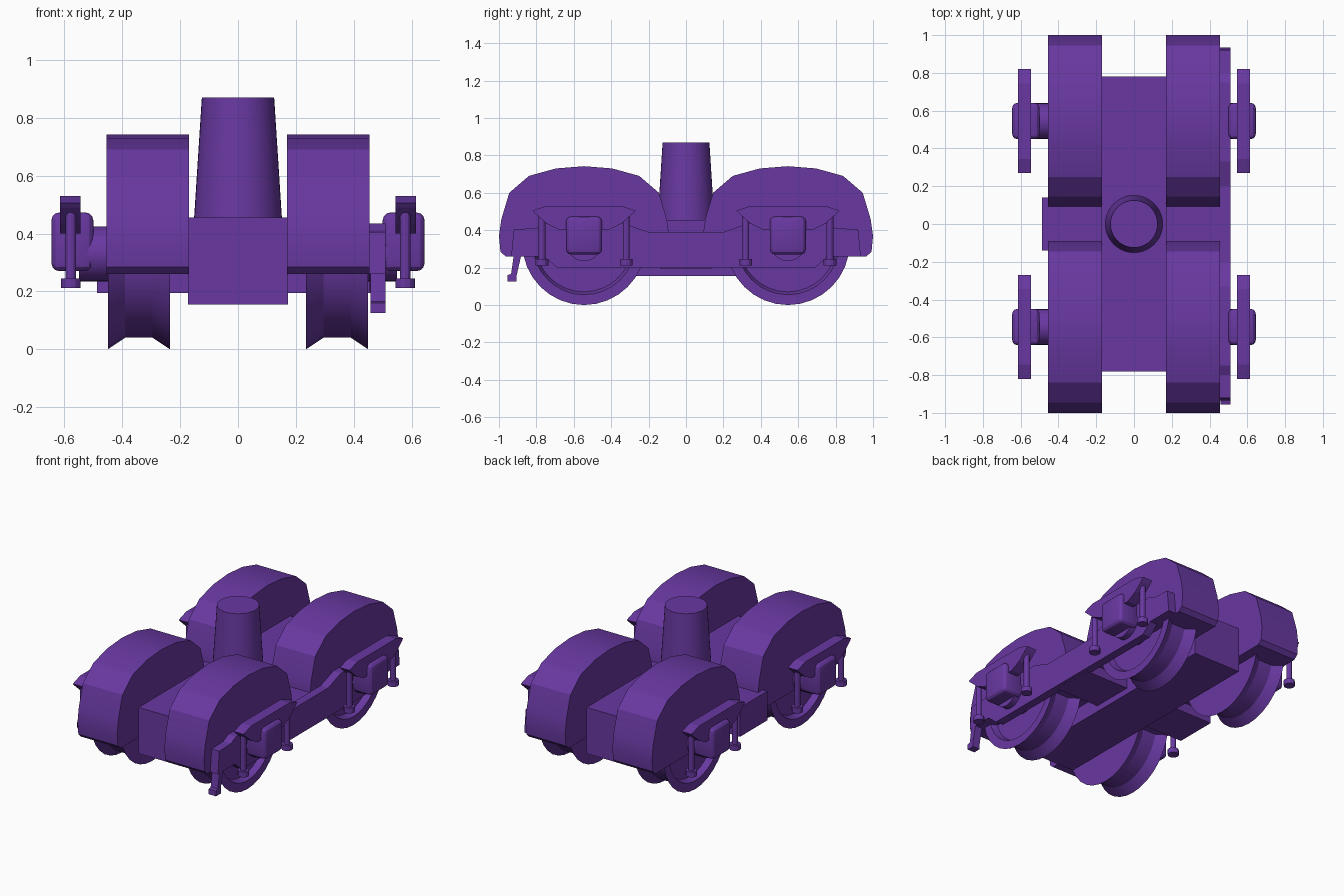
import bpy, bmesh
from math import pi, radians
from mathutils import Matrix, Vector

if "Cube" in bpy.data.objects:
    bpy.data.objects.remove(bpy.data.objects["Cube"])

COLOUR = (0.14, 0.04, 0.36, 1)
purple = bpy.data.materials.new("purple_paint")
purple.use_nodes = True
purple.diffuse_color = COLOUR
purple.node_tree.nodes["Principled BSDF"].inputs["Base Color"].default_value = COLOUR

SPAN = 0.545   # axle distance from the centre
AXLE_Z = 0.33


def finish(name, bm, smooth=True):
    bmesh.ops.recalc_face_normals(bm, faces=bm.faces)
    mesh = bpy.data.meshes.new(name)
    bm.to_mesh(mesh)
    bm.free()
    mesh.materials.append(purple)
    obj = bpy.data.objects.new(name, mesh)
    bpy.context.collection.objects.link(obj)
    if smooth:
        bpy.ops.object.select_all(action='DESELECT')
        obj.select_set(True)
        bpy.context.view_layer.objects.active = obj
        bpy.ops.object.shade_smooth_by_angle(angle=radians(25))
    return obj


def box(name, x, y, z, bevel=0):
    bm = bmesh.new()
    bmesh.ops.create_cube(bm, size=1)
    for v in bm.verts:
        v.co = Vector([(a + b) / 2 + c * (b - a) for (a, b), c in zip((x, y, z), v.co)])
    if bevel:
        bmesh.ops.bevel(bm, geom=bm.edges[:], offset=bevel, segments=3,
                        affect='EDGES', profile=0.5)
    return finish(name, bm, bevel > 0)


def slab(name, outline, x0, x1, y=0, smooth=False):
    """Extrude a (y, z) outline along x."""
    bm = bmesh.new()
    face = bm.faces.new([bm.verts.new((x0, y + p, q)) for p, q in outline])
    out = bmesh.ops.extrude_face_region(bm, geom=[face])
    bmesh.ops.translate(bm, vec=(x1 - x0, 0, 0),
                        verts=[g for g in out["geom"] if isinstance(g, bmesh.types.BMVert)])
    return finish(name, bm, smooth)


def cylinder(name, centre, r0, r1, depth, axis='Z', segments=24):
    bm = bmesh.new()
    turn = Matrix.Rotation(pi / 2, 4, 'Y') if axis == 'X' else Matrix()
    bmesh.ops.create_cone(bm, cap_ends=True, segments=segments, radius1=r0, radius2=r1,
                          depth=depth, matrix=Matrix.Translation(centre) @ turn)
    return finish(name, bm)


def wheel(name, profile, side, y):
    """Spin an (x, radius) profile around the axle."""
    bm = bmesh.new()
    verts = [bm.verts.new((side * x, y, AXLE_Z + r)) for x, r in profile]
    edges = [bm.edges.new(pair) for pair in zip(verts, verts[1:])]
    bmesh.ops.spin(bm, geom=verts + edges, cent=(0, y, AXLE_Z), axis=(1, 0, 0),
                   angle=2 * pi, steps=32)
    bmesh.ops.remove_doubles(bm, verts=bm.verts, dist=0.0005)
    return finish(name, bm)


def mirrored(half):
    """Close an outline from its +y half, listed from top to bottom."""
    return half + [(-y, z) for y, z in reversed(half)]


# Central body, cross bar and tapered post
box("centre_body", (-0.172, 0.172), (-0.78, 0.78), (0.155, 0.455))
box("cross_bar", (-0.487, 0.487), (-0.14, 0.14), (0.195, 0.385))
cylinder("centre_post", (0, 0, 0.66), 0.152, 0.125, 0.42, segments=40)

fender_outline = mirrored([(0.15, 0.73), (0.295, 0.69), (0.4, 0.6), (0.442, 0.46),
                           (0.455, 0.37), (0.447, 0.285), (0.42, 0.26)])
fender_outline.insert(0, (0, 0.742))
wheel_profile = [(0.235, 0), (0.235, 0.33), (0.295, 0.29), (0.39, 0.29), (0.45, 0.33),
                 (0.45, 0.275), (0.41, 0.26), (0.41, 0)]
spring_outline = mirrored([(0.2, 0.53), (0.275, 0.505), (0.262, 0.49),
                           (0.2, 0.435), (0.13, 0.4)])

# One wheel station at each corner
for side, hand in ((1, "left"), (-1, "right")):
    for end, place in ((-1, "front"), (1, "back")):
        tag = f"{place}_{hand}"
        y = end * SPAN
        slab("fender_" + tag, fender_outline, side * 0.17, side * 0.455, y, True)
        wheel("wheel_" + tag, wheel_profile, side, y)
        cylinder("axle_end_" + tag, (side * 0.48, y, AXLE_Z), 0.095, 0.095, 0.14, 'X')
        box("axle_box_" + tag, sorted((side * 0.5, side * 0.645)),
            (y - 0.096, y + 0.096), (0.27, 0.473), 0.028)
        slab("spring_" + tag, spring_outline, side * 0.545, side * 0.615, y)
        for shift, label in ((-0.225, "a"), (0.225, "b")):
            spot = Vector((side * 0.578, y + shift, 0))
            cylinder(f"hanger_{label}_{tag}", spot + Vector((0, 0, 0.36)),
                     0.018, 0.018, 0.27, segments=12)
            cylinder(f"hanger_foot_{label}_{tag}", spot + Vector((0, 0, 0.228)),
                     0.034, 0.034, 0.034, segments=12)

# Side frame with raised shoulders, on the left side only
frame_half = [(0.2, 0.39), (0.33, 0.435), (0.75, 0.435), (0.8, 0.41), (0.92, 0.405),
              (0.935, 0.26), (0.76, 0.26), (0.69, 0.2), (0.4, 0.2), (0.3, 0.2)]
slab("side_frame", mirrored(frame_half), 0.455, 0.51)

# Rail guard hanging from the front of the side frame
slab("rail_guard", [(-0.92, 0.27), (-0.88, 0.27), (-0.905, 0.16), (-0.905, 0.125),
                    (-0.955, 0.125), (-0.955, 0.16), (-0.935, 0.165)], 0.458, 0.51)
